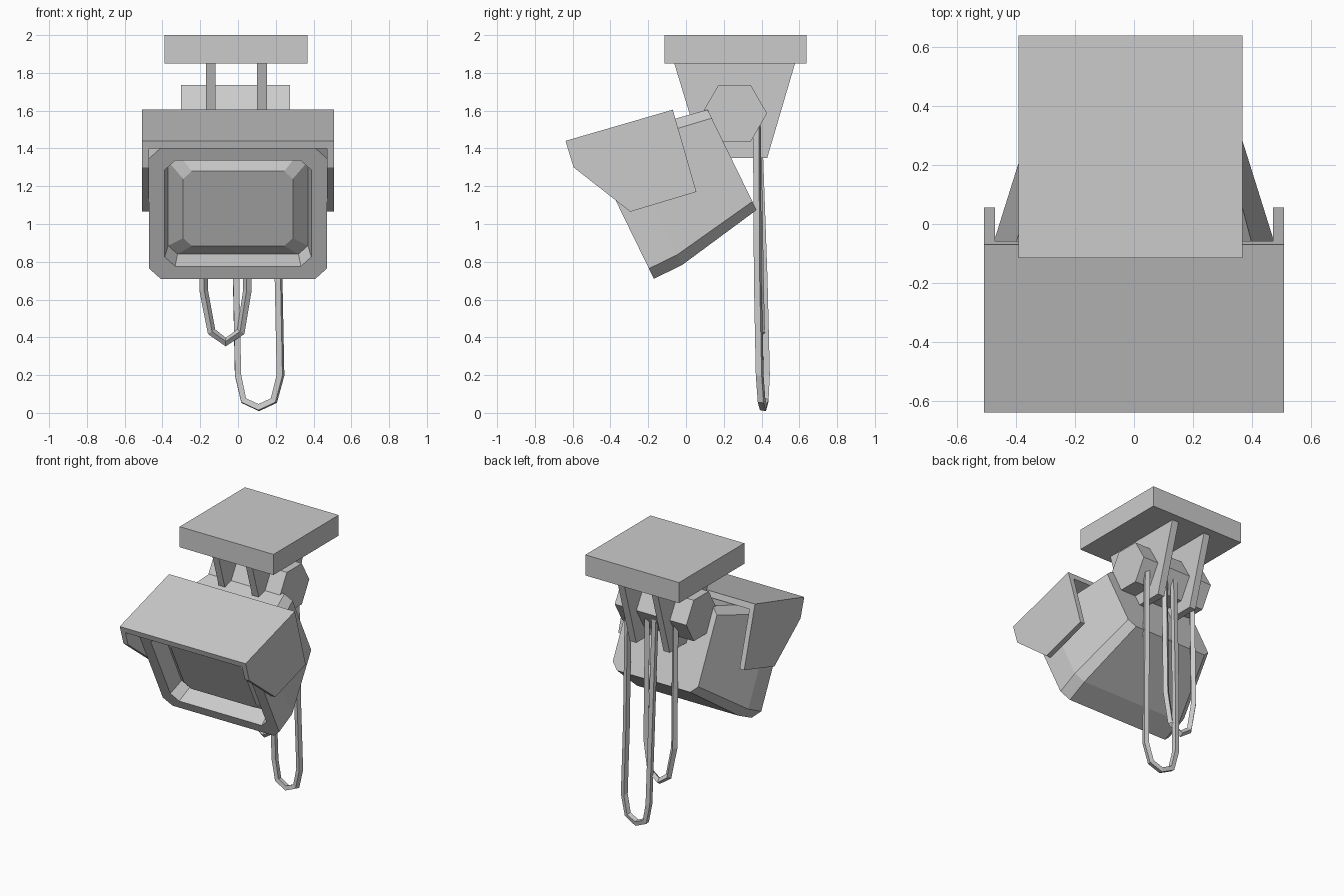
import bpy, bmesh
from math import sin, cos, radians, pi
from mathutils import Vector

if "Cube" in bpy.data.objects:
    bpy.data.objects.remove(bpy.data.objects["Cube"])


def make_object(name, bm):
    bmesh.ops.recalc_face_normals(bm, faces=bm.faces)
    mesh = bpy.data.meshes.new(name)
    bm.to_mesh(mesh)
    bm.free()
    obj = bpy.data.objects.new(name, mesh)
    bpy.context.collection.objects.link(obj)
    return obj


def loft(name, loops):
    """Skin a list of equal-length point loops and cap both ends."""
    bm = bmesh.new()
    rows = [[bm.verts.new(p) for p in loop] for loop in loops]
    n = len(rows[0])
    for a, b in zip(rows, rows[1:]):
        for i in range(n):
            j = (i + 1) % n
            bm.faces.new((a[i], a[j], b[j], b[i]))
    bm.faces.new(rows[0])
    bm.faces.new(rows[-1])
    return make_object(name, bm)


def prism(name, profile, x0, x1):
    """Extrude a (y, z) profile from x0 to x1."""
    return loft(name, [[(x, y, z) for y, z in profile] for x in (x0, x1)])


# Ceiling plate
prism("ceiling_plate", [(-0.115, 1.85), (0.637, 1.85), (0.637, 2), (-0.115, 2)], -0.39, 0.367)

# Two tapered hanger plates
hanger = [(-0.065, 1.86), (0.58, 1.86), (0.43, 1.35), (0.09, 1.35)]
prism("left_hanger", hanger, -0.17, -0.12)
prism("right_hanger", hanger, 0.10, 0.153)

# Hexagonal pivot barrel
hexagon = [(0.257 + 0.172 * cos(i * pi / 3), 1.586 + 0.172 * sin(i * pi / 3)) for i in range(6)]
prism("pivot_barrel", hexagon, -0.303, 0.275)

# Tilted monitor body: chamfered loops from the back, round the bezel, to the bulged screen
TILT = radians(26)
UP = Vector((0, -sin(TILT), cos(TILT)))
DEEP = Vector((0, cos(TILT), sin(TILT)))
CENTRE = Vector((0, -0.17, 0.71)) + UP * 0.3845


def octagon(depth, w, h, c):
    pts = [(w, h - c), (w - c, h), (c - w, h), (-w, h - c),
           (-w, c - h), (c - w, -h), (w - c, -h), (w, c - h)]
    return [CENTRE + Vector((x, 0, 0)) + UP * v + DEEP * depth for x, v in pts]


loft("monitor_body", [octagon(*s) for s in (
    (0.648, 0.345, 0.2955, 0.05),
    (0.166, 0.47, 0.3845, 0.06),
    (0.0, 0.47, 0.3845, 0.06),
    (0.0, 0.388, 0.311, 0.055),
    (0.12, 0.37, 0.298, 0.05),
    (0.06, 0.29, 0.22, 0.045))])

# Hood: a roof and two side cheeks
cheek = [(-0.638, 1.44), (-0.07, 1.605), (0.055, 1.17), (-0.295, 1.065), (-0.595, 1.3)]
roof = [(-0.638, 1.44), (-0.07, 1.605), (-0.058, 1.563), (-0.625, 1.399)]
prism("hood_left_cheek", cheek, -0.508, -0.471)
prism("hood_right_cheek", cheek, 0.471, 0.508)
prism("hood_roof", roof, -0.471, 0.471)


# Hanging cable loops with a four-sided section
def cable(name, points, radius=0.023):
    curve = bpy.data.curves.new(name, 'CURVE')
    curve.dimensions = '3D'
    curve.bevel_depth = radius
    curve.bevel_resolution = 0
    curve.use_fill_caps = True
    spline = curve.splines.new('POLY')
    spline.points.add(len(points) - 1)
    for p, co in zip(spline.points, points):
        p.co = (*co, 1)
    spline.use_smooth = False
    obj = bpy.data.objects.new(name, curve)
    bpy.context.collection.objects.link(obj)


cable("long_cable", [(0.205, 0.375, 1.54), (0.215, 0.38, 0.7), (0.225, 0.39, 0.2), (0.19, 0.40, 0.065),
                     (0.11, 0.41, 0.028), (0.03, 0.42, 0.065), (0.0, 0.427, 0.2),
                     (-0.01, 0.415, 0.7), (-0.02, 0.385, 1.54)])
cable("short_cable", [(-0.18, 0.38, 1.54), (-0.182, 0.395, 0.65), (-0.14, 0.40, 0.43), (-0.065, 0.40, 0.375),
                      (0.015, 0.395, 0.43), (0.05, 0.39, 0.65), (0.05, 0.375, 1.54)])
